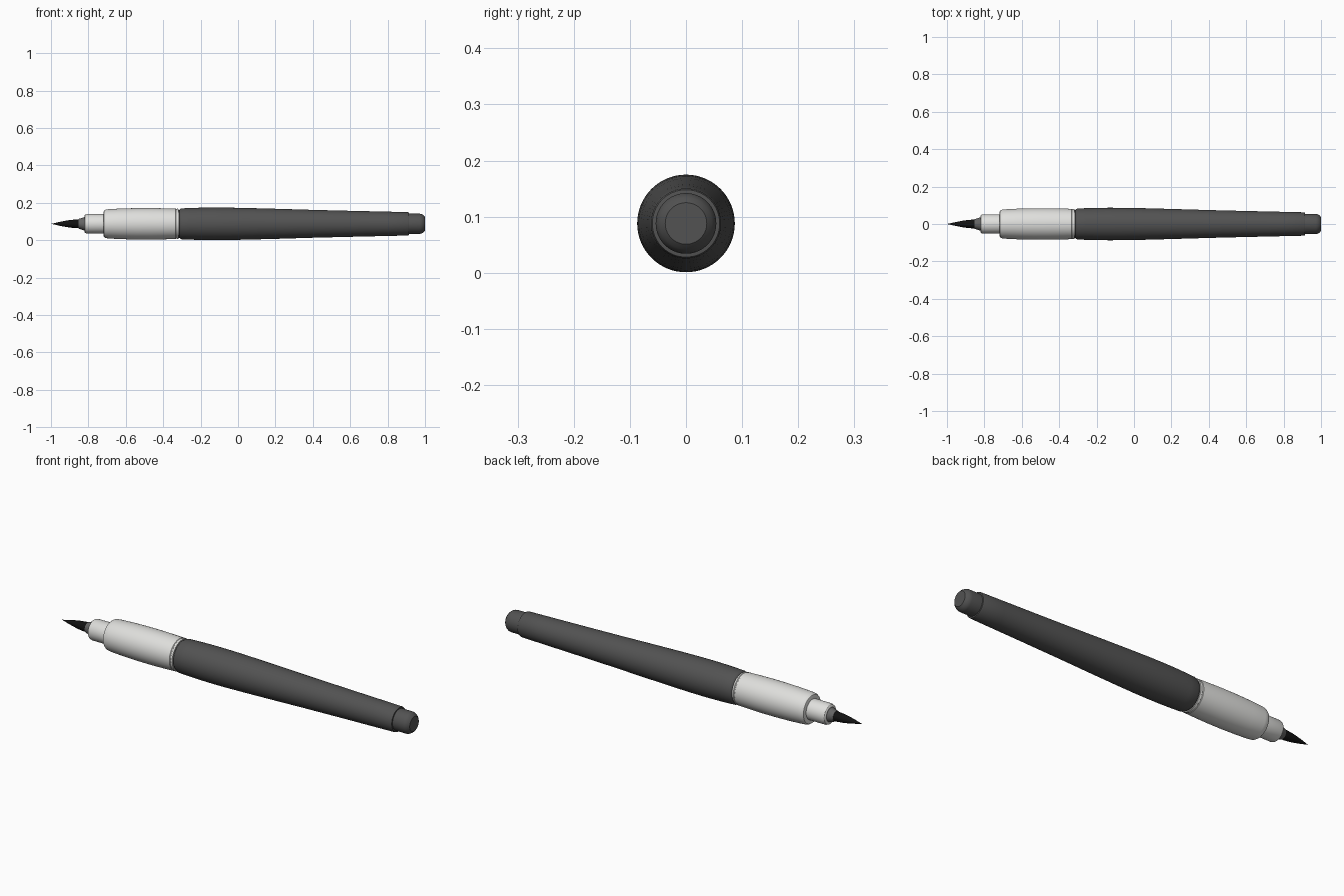
import bpy, bmesh, math

if "Cube" in bpy.data.objects:
    bpy.data.objects.remove(bpy.data.objects["Cube"])

AXIS_Z = 0.088   # height of the pen's centre line
SEGMENTS = 64


def material(name, value):
    m = bpy.data.materials.new(name)
    m.diffuse_color = (*value, 1.0)
    m.use_nodes = True
    m.node_tree.nodes["Principled BSDF"].inputs["Base Color"].default_value = m.diffuse_color
    return m


light_grey = material("light grey plastic", (0.74, 0.74, 0.72))
dark_grey = material("dark grey plastic", (0.085, 0.085, 0.085))
mid_grey = material("ferrule grey", (0.13, 0.13, 0.13))
black = material("black bristle", (0.006, 0.006, 0.006))


def lathe(name, profile, mat):
    """Revolve (x, radius) points about the pen's long axis; close both ends."""
    bm = bmesh.new()
    rings = []
    for x, r in profile:
        if r == 0:
            rings.append([bm.verts.new((x, 0, AXIS_Z))])
            continue
        angles = [2 * math.pi * i / SEGMENTS for i in range(SEGMENTS)]
        rings.append([bm.verts.new((x, r * math.cos(a), AXIS_Z + r * math.sin(a)))
                      for a in angles])
    for a, b in zip(rings, rings[1:]):
        for i in range(SEGMENTS):
            j = (i + 1) % SEGMENTS
            if len(a) == 1:
                bm.faces.new((a[0], b[j], b[i]))
            else:
                bm.faces.new((a[i], a[j], b[j], b[i]))
    for ring in (rings[0], rings[-1]):
        if len(ring) > 1:
            bm.faces.new(ring)
    bmesh.ops.recalc_face_normals(bm, faces=bm.faces)
    mesh = bpy.data.meshes.new(name)
    bm.to_mesh(mesh)
    bm.free()
    mesh.materials.append(mat)
    ob = bpy.data.objects.new(name, mesh)
    bpy.context.collection.objects.link(ob)
    bpy.context.view_layer.objects.active = ob
    ob.select_set(True)
    bpy.ops.object.shade_smooth_by_angle(angle=math.radians(30))
    ob.select_set(False)
    return ob


# Bristles tapering to a fine point
lathe("brush_tip", [(-1.0, 0), (-0.985, 0.003), (-0.96, 0.009), (-0.93, 0.015),
                    (-0.90, 0.020), (-0.87, 0.023), (-0.845, 0.024)], black)

# Cone holding the bristles
lathe("ferrule", [(-0.852, 0.026), (-0.846, 0.028), (-0.815, 0.038)], mid_grey)

# Narrow neck in front of the grip
lathe("neck", [(-0.822, 0.042), (-0.818, 0.048), (-0.808, 0.052),
               (-0.70, 0.052)], light_grey)

# Gently swollen grip with a rounded front lip and a fine end ring
lathe("grip", [(-0.718, 0.066), (-0.716, 0.071), (-0.708, 0.076), (-0.69, 0.0785),
               (-0.62, 0.082), (-0.54, 0.084), (-0.46, 0.0842), (-0.38, 0.0825),
               (-0.333, 0.081), (-0.331, 0.079), (-0.327, 0.079),
               (-0.325, 0.081), (-0.317, 0.080)], light_grey)

# Recessed joint between grip and barrel
lathe("joint", [(-0.32, 0.075), (-0.305, 0.075)], dark_grey)

# Long barrel tapering to the rear
lathe("barrel", [(-0.313, 0.075), (-0.310, 0.079), (-0.302, 0.0825), (-0.26, 0.0845),
                 (-0.20, 0.0862), (-0.13, 0.087), (-0.05, 0.0865), (0.05, 0.0845),
                 (0.20, 0.0805), (0.40, 0.0745), (0.60, 0.0695), (0.80, 0.065),
                 (0.908, 0.0625), (0.914, 0.060), (0.915, 0.052)], dark_grey)

# Stepped plug closing the rear end
lathe("end_plug", [(0.905, 0.054), (0.972, 0.054), (0.982, 0.052),
                   (0.992, 0.046), (1.0, 0.037)], dark_grey)
